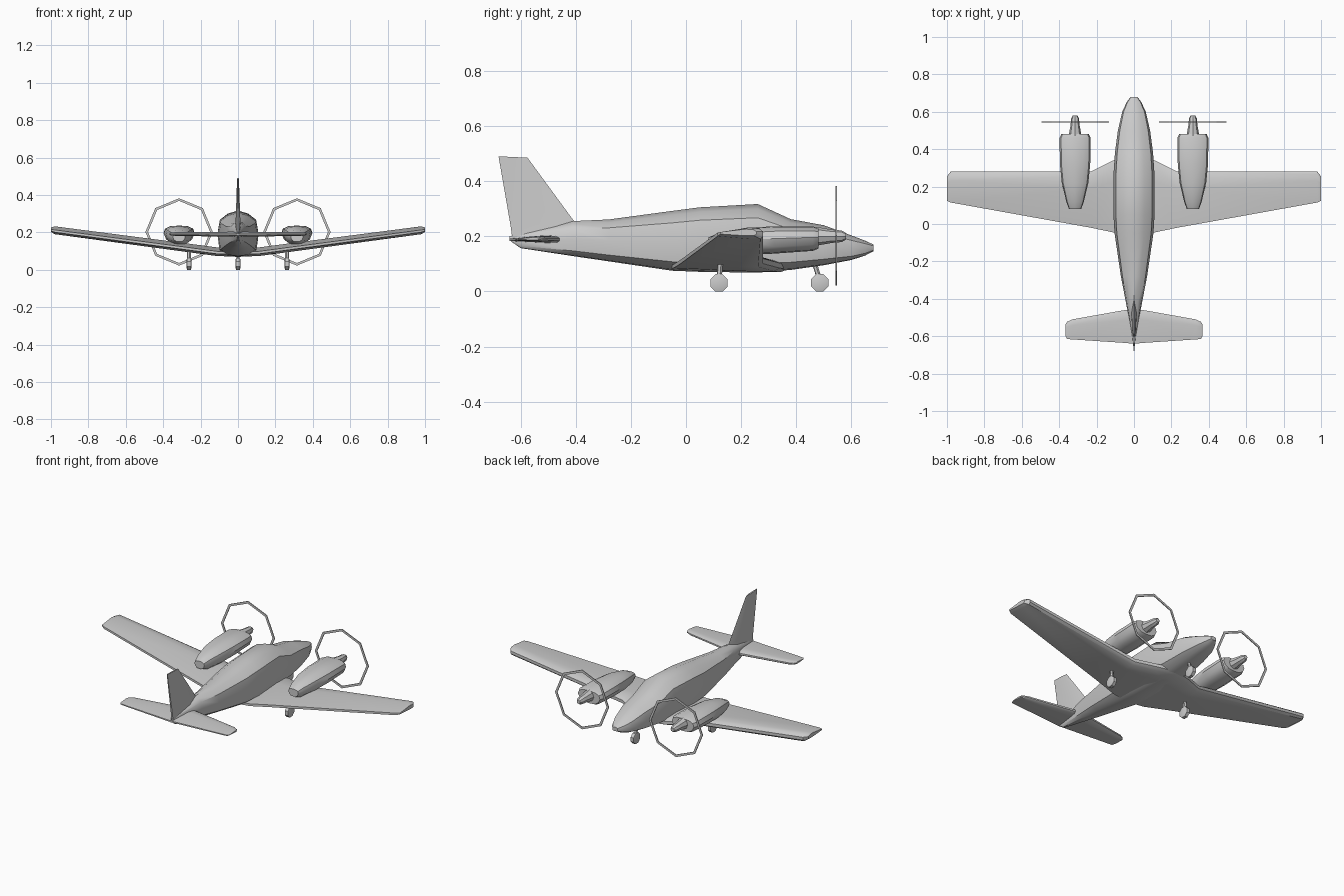
import bpy, bmesh
from math import sin, cos, pi, radians
from mathutils import Vector

if "Cube" in bpy.data.objects:
    bpy.data.objects.remove(bpy.data.objects["Cube"])


def finish(name, bm, mirror=False, angle=35):
    bmesh.ops.recalc_face_normals(bm, faces=bm.faces)
    me = bpy.data.meshes.new(name)
    bm.to_mesh(me)
    bm.free()
    ob = bpy.data.objects.new(name, me)
    bpy.context.collection.objects.link(ob)
    me.shade_smooth()
    me.set_sharp_from_angle(angle=radians(angle))
    if mirror:
        ob.modifiers.new("mirror", 'MIRROR')
    return ob


def loft(name, rings, mirror=False, cap_start=True, closed=False, angle=35):
    """Skin a list of equal-length point rings."""
    bm = bmesh.new()
    vs = [[bm.verts.new(p) for p in r] for r in rings]
    n = len(vs[0])
    pairs = list(zip(vs, vs[1:])) + ([(vs[-1], vs[0])] if closed else [])
    for a, b in pairs:
        for i in range(n):
            j = (i + 1) % n
            bm.faces.new((a[i], a[j], b[j], b[i]))
    if not closed:
        if cap_start:
            bm.faces.new(vs[0])
        bm.faces.new(vs[-1])
    return finish(name, bm, mirror, angle)


def body_ring(cx, y, w, zb, zt, half):
    """Symmetric cross-section scaled to half-width w and height zb..zt."""
    full = half + [(-a, b) for a, b in half[-2:0:-1]]
    return [(cx + a * w, y, zb + b * (zt - zb)) for a, b in full]


def tube(name, p, q, r, sides=6, mirror=False):
    p, q = Vector(p), Vector(q)
    d = q - p
    u = d.orthogonal().normalized()
    v = d.normalized().cross(u)
    ring = [u * r * cos(2 * pi * (i + .5) / sides) + v * r * sin(2 * pi * (i + .5) / sides)
            for i in range(sides)]
    return loft(name, [[p + o for o in ring], [q + o for o in ring]], mirror)


# Fuselage: y, half width, bottom, top
hull = [(0, 1), (.5, .93), (.88, .8), (1, .5), (.9, .15), (.5, .02), (0, 0)]
stations = [(-.64, .004, .185, .20), (-.60, .010, .157, .212), (-.41, .045, .128, .255),
            (-.28, .070, .109, .261), (-.05, .104, .075, .292), (.05, .110, .071, .305),
            (.26, .110, .068, .317), (.38, .102, .078, .262), (.50, .086, .095, .240),
            (.60, .063, .114, .203), (.65, .040, .130, .184), (.68, .018, .146, .170)]
loft("fuselage", [body_ring(0, *s, hull) for s in stations])


# Lifting surfaces: x, leading y, trailing y, centre z, half thickness
def foil(x, le, te, z, t):
    prof = [(0, -.5), (0, .3), (.08, .8), (.3, 1), (1, .1), (1, -.5), (.3, -1), (.06, -1)]
    return [(x, le + (te - le) * c, z + t * h) for c, h in prof]


loft("wing", [foil(*s) for s in [
    (0, .37, -.06, .092, .022), (.11, .34, -.045, .096, .023), (.23, .28, -.02, .112, .023),
    (.98, .28, .115, .211, .021), (1.0, .255, .125, .214, .012)]],
    mirror=True, cap_start=False)
loft("tailplane", [foil(*s) for s in [
    (0, -.455, -.64, .190, .014), (.06, -.462, -.635, .190, .013),
    (.33, -.51, -.617, .191, .010), (.358, -.523, -.615, .191, .008),
    (.366, -.535, -.60, .191, .005)]],
    mirror=True, cap_start=False)


# Fin: leading y, trailing y, z at each edge, half thickness
def fin_ring(le, te, zl, zt, t):
    ym, zm = le * .65 + te * .35, zl * .65 + zt * .35
    return [(0, le, zl), (t, ym, zm), (t * .4, te, zt), (-t * .4, te, zt), (-t, ym, zm)]


loft("fin", [fin_ring(-.37, -.63, .22, .19, .016), fin_ring(-.41, -.635, .26, .23, .013),
             fin_ring(-.575, -.68, .485, .49, .005)])

# Engine nacelles: y, half width, bottom, top
EX = .315
cowl = [(0, 1), (.55, .97), (.9, .82), (1, .55), (.85, .25), (.5, .04), (0, 0)]
loft("nacelle", [body_ring(EX, *s, cowl) for s in [
    (.08, .033, .150, .195), (.12, .047, .135, .213), (.22, .071, .132, .231),
    (.32, .081, .137, .236), (.46, .083, .147, .236), (.48, .074, .155, .230)]], mirror=True)

# Spinners
loft("spinner", [[(EX + r * cos(i * pi / 4), y, .200 + r * sin(i * pi / 4)) for i in range(8)]
                 for y, r in [(.47, .034), (.48, .033), (.53, .024), (.565, .021), (.58, .012)]],
     mirror=True)

# Octagonal propeller rings
loft("propeller_ring", [[(EX + r * sin(k * pi / 4), y, .202 + r * cos(k * pi / 4))
                         for r, y in [(.18, .543), (.18, .548), (.166, .548), (.166, .543)]]
                        for k in range(8)], mirror=True, closed=True, angle=20)


# Landing gear: octagonal wheels and struts
def wheel(name, x, y, mirror=False):
    rings = [[(x + dx, y + r * cos((i + .5) * pi / 4), .031 + r * sin((i + .5) * pi / 4))
              for i in range(8)] for dx, r in [(-.013, .024), (-.010, .034), (.010, .034), (.013, .024)]]
    loft(name, rings, mirror)


wheel("nose_wheel", 0, .485)
wheel("main_wheel", .262, .12, True)
tube("nose_strut", (0, .484, .045), (0, .462, .115), .009)
tube("main_strut", (.262, .12, .045), (.262, .125, .11), .010, mirror=True)
